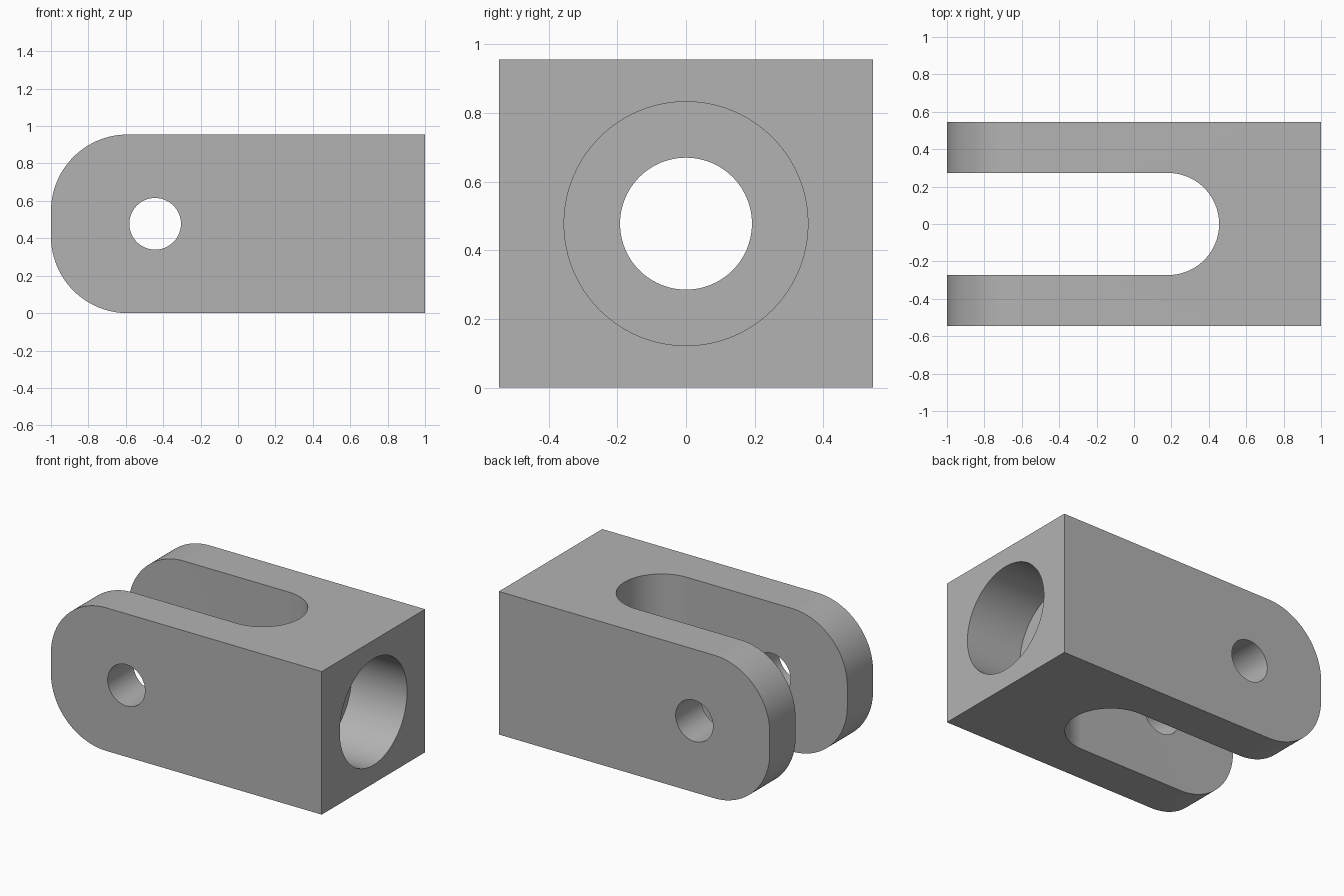
import bpy, bmesh
from math import pi, cos, sin, radians
from mathutils import Matrix, Vector

cube = bpy.data.objects.get("Cube")
if cube:
    bpy.data.objects.remove(cube, do_unlink=True)

HALF_W, HEIGHT = 0.545, 0.955
MID = HEIGHT / 2
ROUND = 0.41          # corner radius of the fork tips
SLOT_R, SLOT_END = 0.273, 0.455

steel = bpy.data.materials.new("plain grey")
steel.use_nodes = True
grey = (0.45, 0.45, 0.45, 1)
steel.diffuse_color = grey
steel.node_tree.nodes["Principled BSDF"].inputs["Base Color"].default_value = grey


def arc(cx, cy, r, start, end, steps=32):
    angles = [start + (end - start) * i / steps for i in range(steps + 1)]
    return [(cx + r * cos(a), cy + r * sin(a)) for a in angles]


def extrude(name, points, to_3d, direction):
    """Solid made by sweeping a flat outline along a direction."""
    bm = bmesh.new()
    face = bm.faces.new([bm.verts.new(to_3d(u, v)) for u, v in points])
    swept = bmesh.ops.extrude_face_region(bm, geom=[face])["geom"]
    verts = [g for g in swept if isinstance(g, bmesh.types.BMVert)]
    bmesh.ops.translate(bm, verts=verts, vec=Vector(direction))
    return finish(name, bm)


def finish(name, bm):
    bmesh.ops.recalc_face_normals(bm, faces=bm.faces[:])
    mesh = bpy.data.meshes.new(name)
    bm.to_mesh(mesh)
    bm.free()
    mesh.materials.append(steel)
    obj = bpy.data.objects.new(name, mesh)
    bpy.context.collection.objects.link(obj)
    return obj


def cylinder(name, radius, length, centre, axis):
    bm = bmesh.new()
    place = Matrix.Translation(centre) @ Matrix.Rotation(pi / 2, 4, axis)
    bmesh.ops.create_cone(bm, cap_ends=True, segments=96, radius1=radius,
                          radius2=radius, depth=length, matrix=place)
    return finish(name, bm)


# Block with rounded fork tips, swept across the width
outline = [(1, 0), (1, HEIGHT)]
outline += arc(-1 + ROUND, HEIGHT - ROUND, ROUND, pi / 2, pi)
outline += arc(-1 + ROUND, ROUND, ROUND, pi, 1.5 * pi)
clevis = extrude("clevis_body", outline, lambda x, z: (x, -HALF_W, z),
                 (0, 2 * HALF_W, 0))

# Round-ended slot between the two fork arms
slot = [(-1.3, -SLOT_R)]
slot += arc(SLOT_END - SLOT_R, 0, SLOT_R, -pi / 2, pi / 2, 64)
slot += [(-1.3, SLOT_R)]
cutters = [
    extrude("slot_cutter", slot, lambda x, y: (x, y, -0.2), (0, 0, 1.4)),
    cylinder("pin_hole_cutter", 0.138, 1.6, (-0.443, 0, MID), 'X'),
    cylinder("counterbore_cutter", 0.355, 0.818, (1, 0, MID), 'Y'),
    cylinder("rod_hole_cutter", 0.192, 0.9, (0.65, 0, MID), 'Y'),
]

# Cut every opening, then drop the cutters
bpy.ops.object.select_all(action='DESELECT')
clevis.select_set(True)
bpy.context.view_layer.objects.active = clevis
for cutter in cutters:
    cutter.hide_render = True
    mod = clevis.modifiers.new(cutter.name, 'BOOLEAN')
    mod.operation, mod.solver, mod.object = 'DIFFERENCE', 'EXACT', cutter
    bpy.ops.object.modifier_apply(modifier=mod.name)
    bpy.data.objects.remove(cutter, do_unlink=True)

bpy.ops.object.shade_smooth_by_angle(angle=radians(30))
